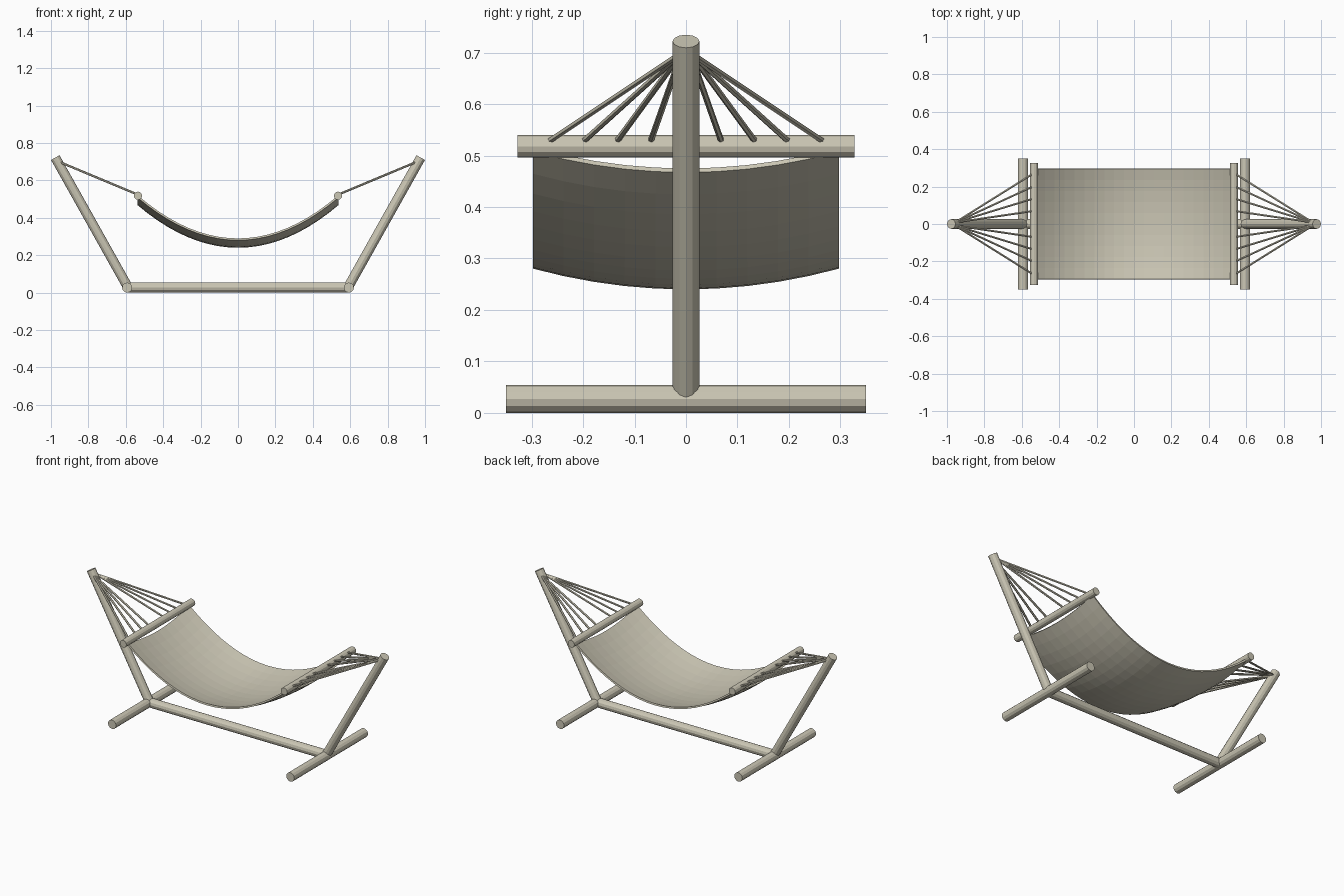
import bpy, bmesh
from mathutils import Vector

if "Cube" in bpy.data.objects:
    bpy.data.objects.remove(bpy.data.objects["Cube"])


def make_material(name, colour):
    mat = bpy.data.materials.new(name)
    mat.use_nodes = True
    mat.diffuse_color = colour
    mat.node_tree.nodes["Principled BSDF"].inputs["Base Color"].default_value = colour
    return mat


CREAM = make_material("cream", (0.6, 0.57, 0.46, 1))


def make_object(name, bm):
    mesh = bpy.data.meshes.new(name)
    bm.to_mesh(mesh)
    bm.free()
    mesh.materials.append(CREAM)
    obj = bpy.data.objects.new(name, mesh)
    bpy.context.collection.objects.link(obj)
    return obj


def pole(name, start, end, radius, sides=12):
    """Faceted cylinder between two points."""
    start, end = Vector(start), Vector(end)
    axis = end - start
    bm = bmesh.new()
    bmesh.ops.create_cone(bm, cap_ends=True, segments=sides, radius1=radius,
                          radius2=radius, depth=axis.length)
    turn = axis.to_track_quat('Z', 'Y').to_matrix().to_4x4()
    turn.translation = (start + end) / 2
    bm.transform(turn)
    return make_object(name, bm)


# Stand: long base beam, then a foot and a leaning post at each end
R = 0.027
pole("base_beam", (-0.59, 0, R), (0.59, 0, R), R)

for side, s in (("left", 1), ("right", -1)):
    pole(side + "_foot", (s * 0.593, -0.35, R), (s * 0.593, 0.35, R), R)
    pole(side + "_post", (s * 0.588, 0, 0.028), (s * 0.977, 0, 0.722), 0.026)
    # Spreader bar and the fan of ropes up to the post
    pole(side + "_spreader_bar", (s * 0.535, -0.327, 0.518),
         (s * 0.535, 0.327, 0.518), 0.022)
    for i, y in enumerate((0.07, 0.137, 0.203, 0.272)):
        for row, d in (("front", -1), ("back", 1)):
            pole(f"{side}_{row}_rope_{i + 1}", (s * 0.535, d * y, 0.524),
                 (s * 0.957, d * 0.008, 0.7), 0.006, 6)

# Fabric bed: sags along its length and slightly across its width
bm = bmesh.new()
bmesh.ops.create_grid(bm, x_segments=20, y_segments=10, size=1)
for v in bm.verts:
    u, w = v.co.x, v.co.y
    v.co = (u * 0.53, w * 0.295, 0.25 + 0.04 * w * w + 0.225 * u * u)
bed = make_object("fabric_bed", bm)
cloth = bed.modifiers.new("thickness", 'SOLIDIFY')
cloth.thickness = 0.01
cloth.offset = -1
